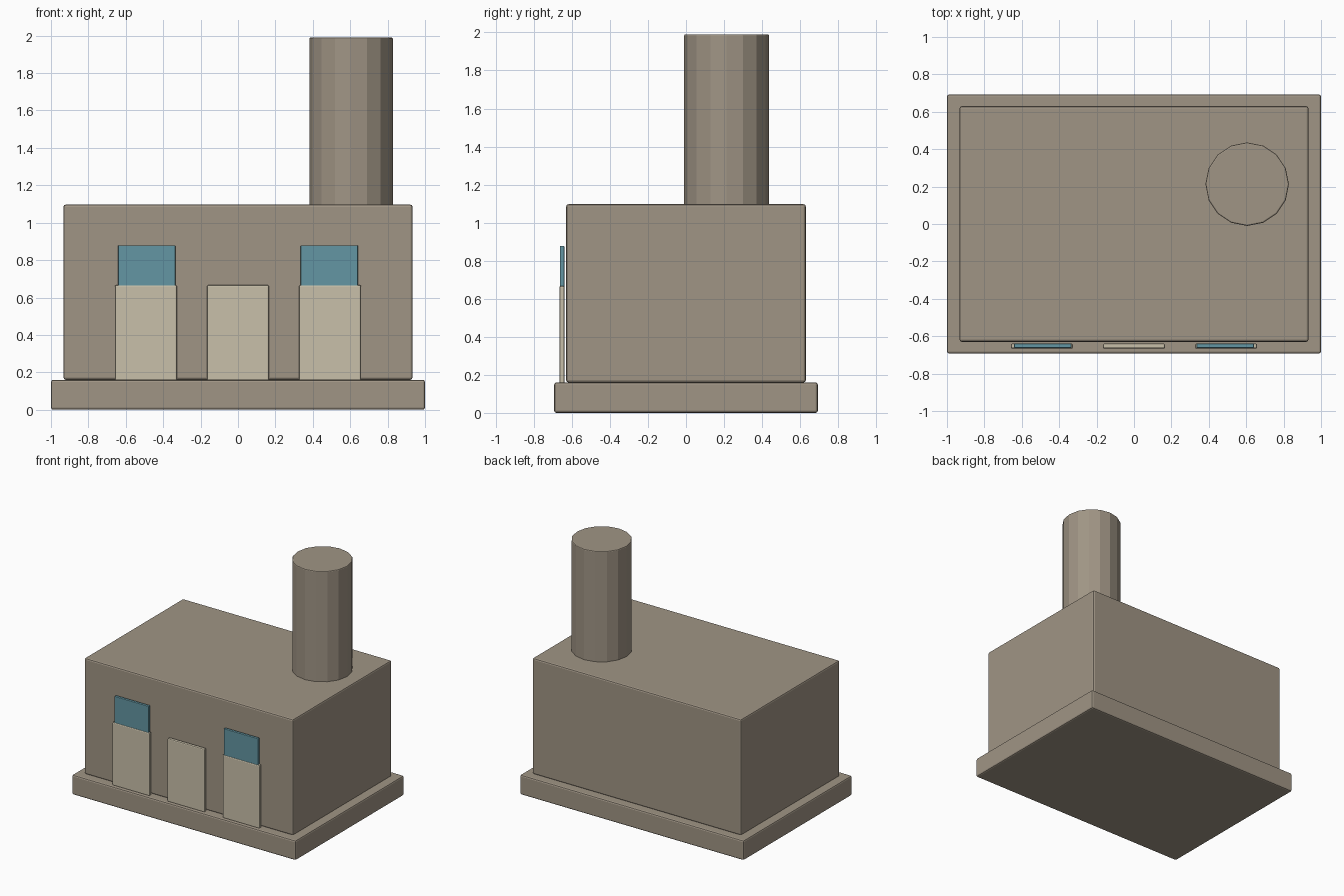
import bpy, math

if "Cube" in bpy.data.objects:
    bpy.data.objects.remove(bpy.data.objects["Cube"])


def material(name, rgb):
    # Convert 0-255 display colour to linear
    lin = [((c / 255 + 0.055) / 1.055) ** 2.4 for c in rgb]
    m = bpy.data.materials.new(name)
    m.diffuse_color = (*lin, 1)
    m.use_nodes = True
    m.node_tree.nodes["Principled BSDF"].inputs["Base Color"].default_value = m.diffuse_color
    return m


STONE = material("warm grey stone", (160, 149, 133))
CREAM = material("cream door", (201, 192, 170))
GLASS = material("blue glass", (99, 150, 163))


def finish(ob, name, mat, bevel):
    ob.name = name
    ob.data.materials.append(mat)
    mod = ob.modifiers.new("edge_bevel", 'BEVEL')
    mod.width = bevel
    mod.segments = 2
    mod.limit_method = 'ANGLE'
    mod.angle_limit = math.radians(40)
    return ob


def box(name, x, y, z, mat, bevel):
    # Each of x, y, z is a (low, high) pair
    spans = (x, y, z)
    bpy.ops.mesh.primitive_cube_add(size=1, location=[(a + b) / 2 for a, b in spans])
    ob = bpy.context.object
    ob.scale = [b - a for a, b in spans]
    bpy.ops.object.transform_apply(location=False, rotation=False, scale=True)
    return finish(ob, name, mat, bevel)


# Plinth and main building block
box("plinth", (-1, 1), (-0.693, 0.693), (0, 0.16), STONE, 0.012)
box("main_building", (-0.933, 0.933), (-0.63, 0.63), (0.16, 1.097), STONE, 0.012)

# Sixteen-sided chimney
bpy.ops.mesh.primitive_cylinder_add(vertices=16, radius=0.223, depth=0.91,
                                    location=(0.605, 0.213, 1.535))
finish(bpy.context.object, "chimney", STONE, 0.007)

# Three doors standing just in front of the wall
for label, cx in (("left", -0.492), ("middle", 0), ("right", 0.492)):
    box(label + "_door", (cx - 0.166, cx + 0.166), (-0.666, -0.639),
        (0.155, 0.667), CREAM, 0.008)

# Windows rising above the outer doors
for label, cx in (("left", -0.488), ("right", 0.488)):
    box(label + "_window", (cx - 0.153, cx + 0.153), (-0.662, -0.64),
        (0.57, 0.878), GLASS, 0.003)
